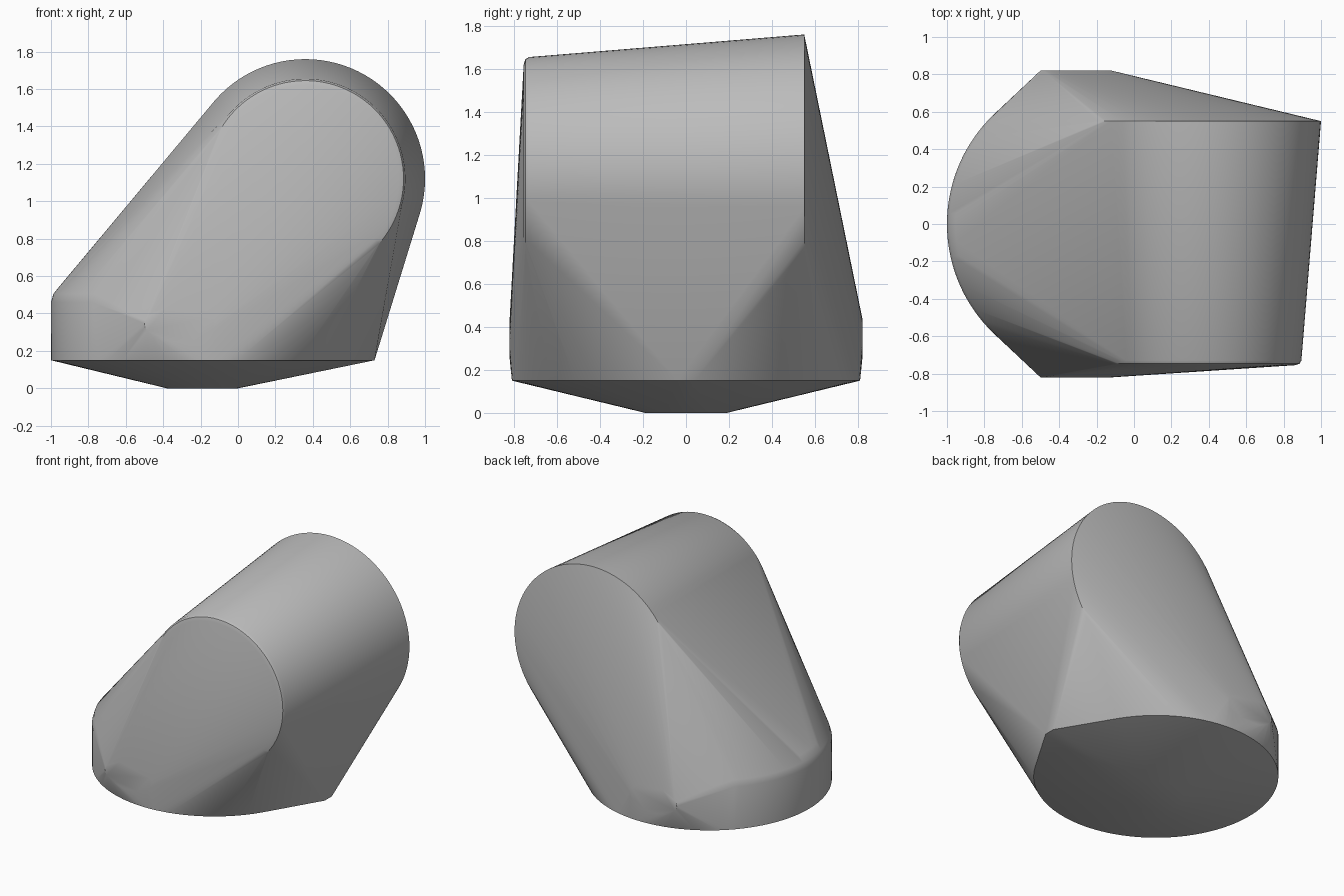
import bpy, bmesh
from math import sin, cos, pi, radians

cube = bpy.data.objects.get("Cube")
if cube:
    bpy.data.objects.remove(cube)

grey = bpy.data.materials.new("mid_grey")
grey.use_nodes = True
colour = (0.5, 0.5, 0.5, 1)
grey.diffuse_color = colour
grey.node_tree.nodes["Principled BSDF"].inputs["Base Color"].default_value = colour


def upright_ring(bm, x, y, z, rx, rz, count=64):
    """Ring facing along y."""
    for i in range(count):
        a = 2 * pi * i / count
        bm.verts.new((x + rx * cos(a), y, z + rz * sin(a)))


def flat_arc(bm, x, z, r, half_angle, count=64):
    """Arc facing along z, centred on the -x direction."""
    for i in range(count):
        a = pi + half_angle * (2 * i / count - 1 + 1 / count)
        bm.verts.new((x + r * cos(a), r * sin(a), z))


bm = bmesh.new()

# Large rear disc and the smaller front disc with its softened rim
upright_ring(bm, 0.36, 0.55, 1.12, 0.64, 0.64, 96)
for y, r in ((-0.73, 0.535), (-0.747, 0.525), (-0.755, 0.50)):
    upright_ring(bm, 0.36, y, 1.12, r, r, 96)

# Shallow cone foot under the round base
flat_arc(bm, -0.19, 0, 0.19, pi)
flat_arc(bm, -0.19, 0.15, 0.81, pi, 96)

# Rounded end wall with a softened top edge
for z, r in ((0.46, 0.81), (0.505, 0.797), (0.545, 0.765)):
    flat_arc(bm, -0.19, z, r, pi / 4, 32)

# Side bosses and the blunt nose of the base
for side in (-1, 1):
    upright_ring(bm, -0.31, side * 0.82, 0.345, 0.19, 0.095, 32)
    bm.verts.new((0.73, side * 0.04, 0.15))

# Stretch one skin over all the outlines
hull = bmesh.ops.convex_hull(bm, input=bm.verts)
inside = [v for v in hull["geom_interior"] if isinstance(v, bmesh.types.BMVert)]
bmesh.ops.delete(bm, geom=inside, context="VERTS")
bmesh.ops.dissolve_limit(bm, angle_limit=radians(0.2), verts=bm.verts, edges=bm.edges)
bmesh.ops.recalc_face_normals(bm, faces=bm.faces)

mesh = bpy.data.meshes.new("hull_body")
bm.to_mesh(mesh)
bm.free()
mesh.materials.append(grey)
body = bpy.data.objects.new("hull_body", mesh)
bpy.context.collection.objects.link(body)

bpy.ops.object.select_all(action="DESELECT")
body.select_set(True)
bpy.context.view_layer.objects.active = body
bpy.ops.object.shade_smooth_by_angle(angle=radians(30))
